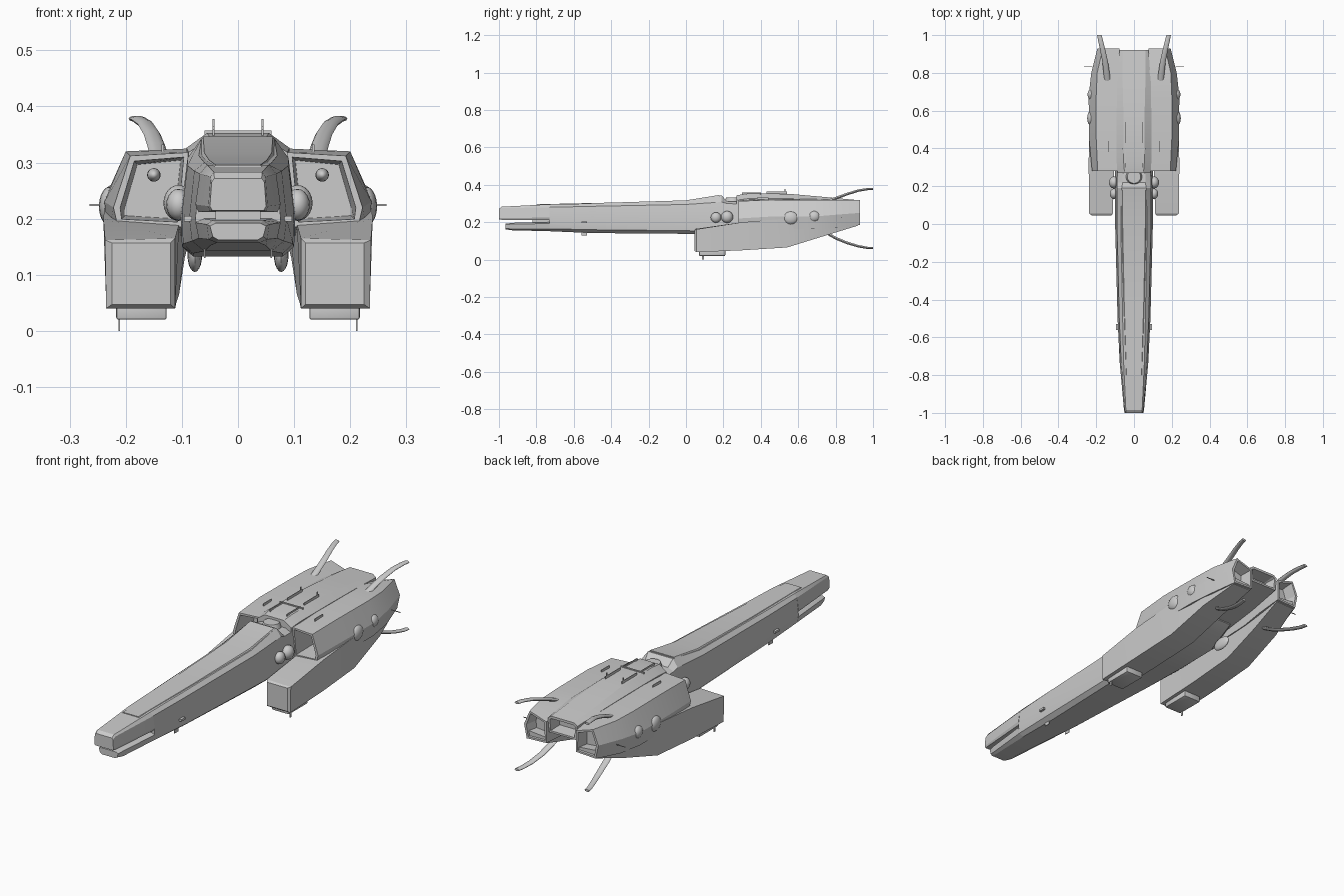
import bpy, bmesh, math
from mathutils import Vector


def finish(bm, name, angle=25):
    mesh = bpy.data.meshes.new(name)
    bm.to_mesh(mesh)
    bm.free()
    ob = bpy.data.objects.new(name, mesh)
    bpy.context.collection.objects.link(ob)
    bpy.ops.object.select_all(action='DESELECT')
    ob.select_set(True)
    bpy.context.view_layer.objects.active = ob
    bpy.ops.object.shade_smooth_by_angle(angle=math.radians(angle))
    return ob


def loft(name, rings, hollow_front=0, hollow_back=0, rim=0.012, angle=25):
    """Skin closed rings of 3D points; optionally sink the end caps."""
    bm = bmesh.new()
    vs = [[bm.verts.new(p) for p in r] for r in rings]
    n = len(vs[0])
    for a, b in zip(vs, vs[1:]):
        for i in range(n):
            bm.faces.new((a[i], a[(i + 1) % n], b[(i + 1) % n], b[i]))
    front, back = bm.faces.new(vs[0]), bm.faces.new(vs[-1])
    bmesh.ops.recalc_face_normals(bm, faces=bm.faces[:])
    for face, depth in ((front, hollow_front), (back, hollow_back)):
        if depth:
            bmesh.ops.inset_region(bm, faces=[face], thickness=rim)
            bmesh.ops.inset_region(bm, faces=[face], thickness=0.008, depth=-depth)
    return finish(bm, name, angle)


def sym(y, *half):
    """Ring symmetric about x = 0 from a half profile, top to bottom."""
    return ([(x, y, z) for x, z in half] +
            [(-x, y, z) for x, z in reversed(half)])


def side_rings(s, sections):
    return [[(s * x, y, z) for x, z in pts] for y, pts in sections]


def box(name, x, y, z, bevel=0.0):
    bm = bmesh.new()
    bmesh.ops.create_cube(bm, size=1)
    for v in bm.verts:
        v.co = Vector([(r[0] + r[1]) / 2 + c * (r[1] - r[0]) for r, c in zip((x, y, z), v.co)])
    if bevel:
        bmesh.ops.bevel(bm, geom=bm.edges[:], offset=bevel, segments=2, affect='EDGES', profile=0.5)
    return finish(bm, name)


def blob(name, c, r):
    bm = bmesh.new()
    bmesh.ops.create_uvsphere(bm, u_segments=16, v_segments=10, radius=1)
    for v in bm.verts:
        v.co = Vector([c[i] + v.co[i] * r[i] for i in range(3)])
    return finish(bm, name, 60)


# Long neck, running back into the body
loft("neck", [
    sym(-.73, (.055, .296), (.068, .28), (.076, .2), (.07, .165), (.05, .152)),
    sym(-.5, (.06, .300), (.078, .285), (.087, .2), (.082, .16), (.06, .142)),
    sym(0, (.07, .312), (.09, .295), (.1, .21), (.098, .155), (.08, .138)),
    sym(.19, (.065, .343), (.09, .308), (.102, .21), (.1, .15), (.08, .135)),
    sym(.22, (.06, .312), (.09, .3), (.102, .21), (.1, .15), (.08, .133)),
    sym(.45, (.06, .305), (.08, .29), (.1, .21), (.1, .155), (.08, .135)),
    sym(.6, (.06, .305), (.075, .28), (.085, .24), (.085, .22), (.07, .2))])
# Split nose
loft("upper_jaw", [
    sym(-1, (.042, .272), (.047, .265), (.05, .222), (.046, .215)),
    sym(-.985, (.043, .283), (.049, .275), (.053, .222), (.05, .213)),
    sym(-.73, (.055, .296), (.068, .28), (.076, .225), (.07, .212))])
loft("lower_jaw", [
    sym(-.965, (.04, .192), (.05, .187), (.045, .168), (.035, .162)),
    sym(-.93, (.045, .197), (.056, .19), (.052, .163), (.038, .157)),
    sym(-.73, (.06, .2), (.076, .193), (.07, .165), (.05, .152))])
box("nose_slot_filler", (-.04, .04), (-.82, -.72), (.19, .22))
# Raised strip along the top of the neck
loft("neck_top_plate", [
    sym(-.8, (.04, .296), (.046, .288)),
    sym(-.4, (.052, .305), (.06, .297)),
    sym(0, (.06, .317), (.068, .308)),
    sym(.18, (.062, .346), (.07, .335))])

# Central back with a sunken rear bay
loft("dorsal_hull", [
    sym(.27, (.05, .344), (.088, .318), (.088, .2)),
    sym(.33, (.055, .353), (.092, .326), (.09, .2)),
    sym(.55, (.055, .352), (.092, .326), (.09, .2)),
    sym(.74, (.06, .335), (.09, .322), (.085, .22)),
    sym(.92, (.06, .318), (.077, .306), (.07, .24))], hollow_back=.06)
bm = bmesh.new()
bmesh.ops.create_cone(bm, cap_ends=True, segments=24, radius1=.045, radius2=.035, depth=.03)
bmesh.ops.translate(bm, verts=bm.verts[:], vec=(0, .25, .318))
finish(bm, "neck_turret")

for s, tag in ((1, "right"), (-1, "left")):
    # Shoulder nacelle, open intake in front and nozzle behind
    loft("nacelle_" + tag, side_rings(s, [
        (.28, [(.088, .318), (.192, .312), (.222, .22), (.215, .19), (.1, .185)]),
        (.45, [(.088, .325), (.2, .32), (.238, .23), (.232, .165), (.1, .17)]),
        (.68, [(.088, .322), (.2, .318), (.24, .23), (.232, .165), (.09, .17)]),
        (.8, [(.08, .318), (.195, .318), (.226, .24), (.216, .17), (.08, .18)]),
        (.93, [(.077, .29), (.165, .318), (.194, .25), (.18, .185), (.077, .19)])]),
        hollow_front=.12, hollow_back=.06)
    # Low forward pod sweeping up to the tail
    loft("pod_" + tag, side_rings(s, [
        (.046, [(.12, .157), (.225, .157), (.225, .047), (.12, .047)]),
        (.055, [(.112, .165), (.237, .162), (.235, .04), (.112, .04)]),
        (.3, [(.105, .19), (.24, .2), (.235, .05), (.11, .05)]),
        (.54, [(.1, .2), (.238, .22), (.23, .065), (.105, .065)]),
        (.75, [(.09, .2), (.228, .22), (.215, .13), (.095, .13)]),
        (.92, [(.08, .21), (.19, .22), (.178, .182), (.08, .185)])]))
    box("pod_keel_" + tag, sorted((s * .127, s * .217)), (.07, .21), (.02, .055), .004)
    box("keel_probe_" + tag, sorted((s * .21, s * .213)), (.085, .095), (0, .025))
    # Swept tail feelers, flat oval section
    for part, path in (
            ("upper", ((.138, .73, .3), (.145, .8, .328), (.153, .86, .35),
                       (.165, .92, .369), (.177, .97, .377), (.183, 1, .378))),
            ("lower", ((.135, .73, .155), (.145, .8, .115), (.153, .86, .09),
                       (.165, .92, .072), (.177, .97, .063), (.183, 1, .062)))):
        rings = []
        for i, (x, y, z) in enumerate(path):
            w, h = .017 - .001 * i, .009 - .0007 * i
            rings.append([(s * (x + w * math.cos(a)), y, z + h * math.sin(a))
                          for a in (k * math.tau / 10 for k in range(10))])
        loft(f"{part}_feeler_{tag}", rings, angle=50)
    # Domes on hull and neck
    for i, (c, r) in enumerate((
            ((.228, .56, .222), (.02, .04, .035)),
            ((.222, .685, .23), (.024, .032, .03)),
            ((.106, .16, .225), (.022, .028, .028)),
            ((.106, .22, .228), (.027, .032, .032)),
            ((.077, .53, .135), (.013, .05, .03)),
            ((.15, .37, .278), (.012, .03, .012)))):
        blob(f"dome_{tag}_{i}", (s * c[0], c[1], c[2]), r)
    # Thin antennae and ridges
    for i, (x, y, z) in enumerate((
            ((.042, .045), (.43, .54), (.345, .364)),
            ((.042, .045), (.527, .533), (.35, .378)),
            ((.042, .045), (.3, .4), (.345, .36)),
            ((.132, .136), (.38, .44), (.315, .332)),
            ((.22, .265), (.83, .833), (.223, .226)),
            ((.08, .096), (-.56, -.53), (.195, .205)),
            ((.058, .061), (-.56, -.53), (.13, .15)))):
        box(f"antenna_{tag}_{i}", sorted((s * x[0], s * x[1])), y, z)
# Panel across the dorsal hull
box("dorsal_crossbar", (-.06, .06), (.395, .402), (.345, .357))
